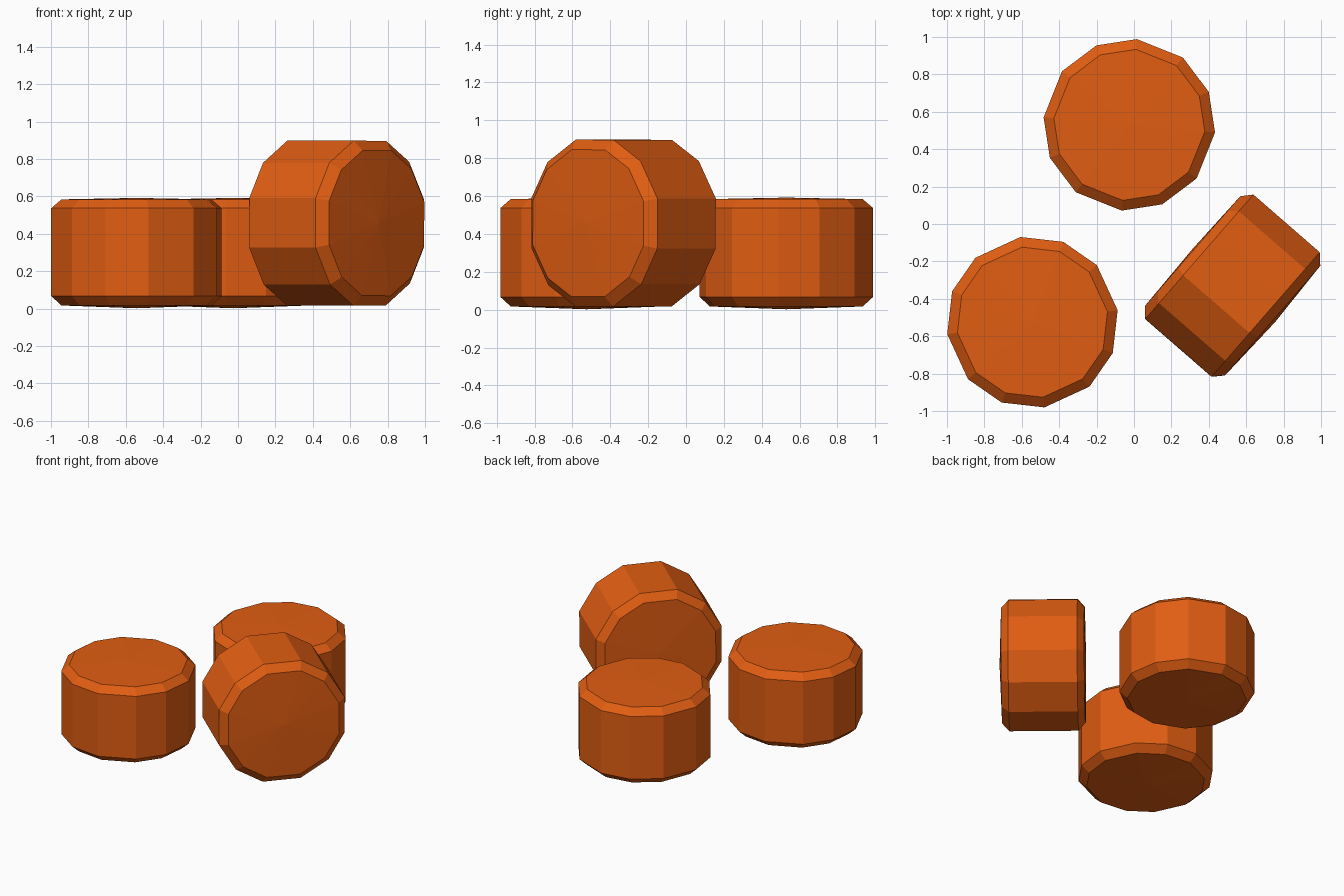
import bpy, bmesh
from math import radians, cos, sin
from mathutils import Matrix, Vector

if "Cube" in bpy.data.objects:
    bpy.data.objects.remove(bpy.data.objects["Cube"])

mat = bpy.data.materials.new("orange")
mat.diffuse_color = (0.75, 0.11, 0.006, 1)
mat.use_nodes = True
mat.node_tree.nodes["Principled BSDF"].inputs["Base Color"].default_value = mat.diffuse_color

# Twelve-sided outline with slightly uneven sides, repeating every quarter turn
ANGLES = [radians(q * 90 + a) for q in range(4) for a in (0, 33.5, 61)]
# Radius and height of each ring, centred on the piece
RINGS = [(0.405, -0.28), (0.46, -0.23), (0.46, 0.24), (0.405, 0.287)]
DOME = 0.295


def piece(name, matrix):
    bm = bmesh.new()
    rings = [[bm.verts.new((r * cos(a), r * sin(a), z)) for a in ANGLES] for r, z in RINGS]
    n = len(ANGLES)
    # Side wall and bevel bands
    for lo, hi in zip(rings, rings[1:]):
        for i in range(n):
            j = (i + 1) % n
            bm.faces.new((lo[i], lo[j], hi[j], hi[i]))
    # Slightly domed caps
    for ring, z in ((rings[0], -DOME), (rings[-1], DOME)):
        c = bm.verts.new((0, 0, z))
        for i in range(n):
            bm.faces.new((ring[i], ring[(i + 1) % n], c))
    bmesh.ops.recalc_face_normals(bm, faces=bm.faces)
    me = bpy.data.meshes.new(name)
    bm.to_mesh(me)
    bm.free()
    me.materials.append(mat)
    ob = bpy.data.objects.new(name, me)
    ob.matrix_world = matrix
    bpy.context.collection.objects.link(ob)


# Two pieces lying flat
for name, x, y, turn in (("back_piece", -0.025, 0.53, 141.5), ("left_piece", -0.543, -0.525, 8)):
    piece(name, Matrix.Translation((x, y, 0.297)) @ Matrix.Rotation(radians(turn), 4, 'Z'))

# One piece standing on its rim, caps facing front right and back left
axis = Vector((-cos(radians(-41)), -sin(radians(-41)), 0))
side = Vector((0, 0, 1)).cross(axis)
frame = Matrix((side, Vector((0, 0, 1)), -side.cross(Vector((0, 0, -1))))).transposed().to_4x4()
piece("standing_piece",
      Matrix.Translation((0.53, -0.333, 0.457)) @ frame @ Matrix.Rotation(radians(-16.5), 4, 'Z'))
